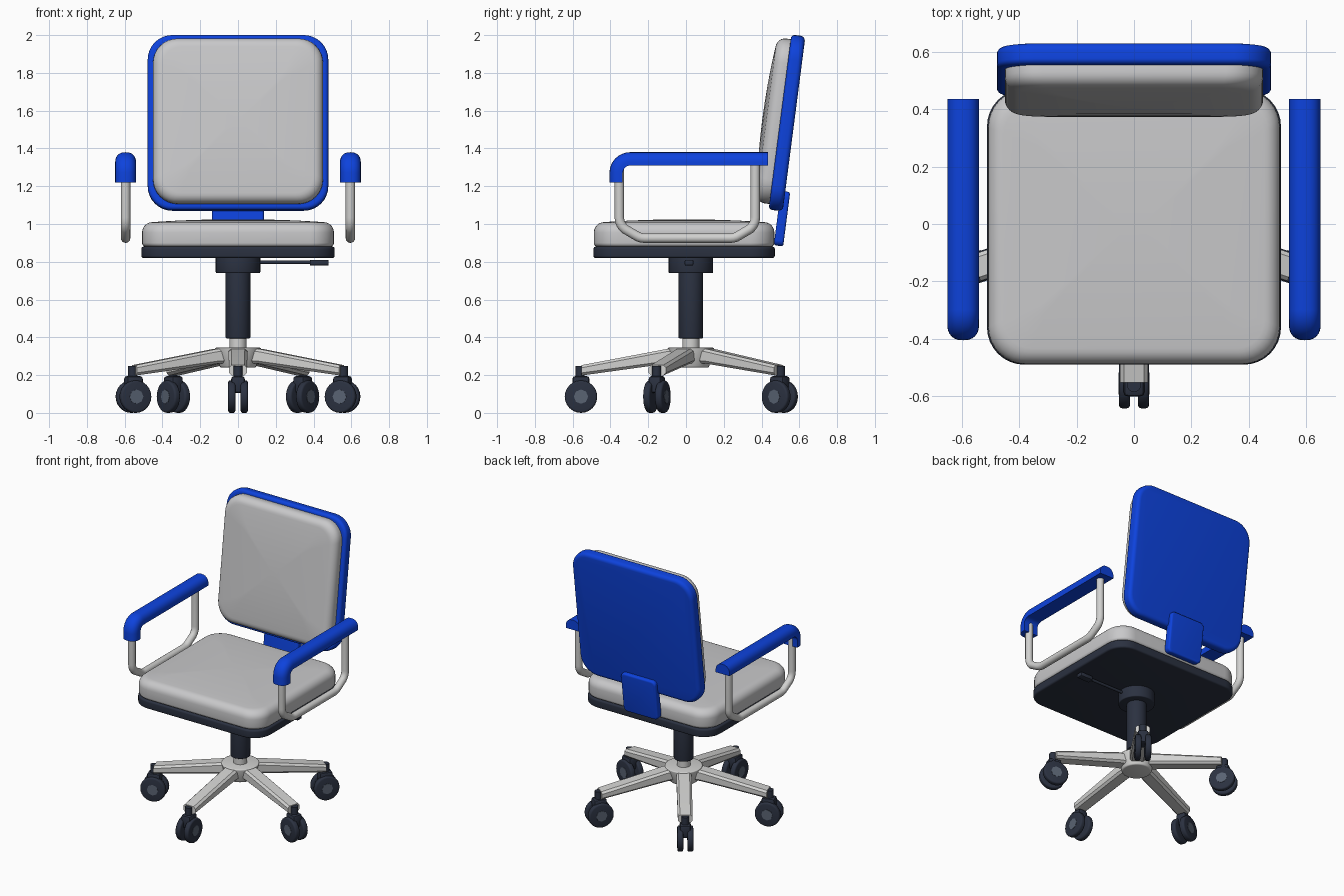
import bpy, bmesh, math
from mathutils import Matrix, Vector

if "Cube" in bpy.data.objects:
    bpy.data.objects.remove(bpy.data.objects["Cube"])


def material(name, rgb):
    m = bpy.data.materials.new(name)
    m.diffuse_color = (*rgb, 1)
    m.use_nodes = True
    m.node_tree.nodes["Principled BSDF"].inputs["Base Color"].default_value = m.diffuse_color
    return m


BLUE = material("blue plastic", (0.004, 0.055, 0.72))
FABRIC = material("light grey fabric", (0.58, 0.58, 0.59))
METAL = material("light grey metal", (0.64, 0.64, 0.63))
DARK = material("dark navy plastic", (0.024, 0.031, 0.052))
CAP = material("slate wheel cap", (0.10, 0.125, 0.17))
AXIS_Y = 0.026  # column position


def finish(bm, name, mat, matrix=None, angle=40):
    if matrix is not None:
        bm.transform(matrix)
    bmesh.ops.recalc_face_normals(bm, faces=bm.faces)
    me = bpy.data.meshes.new(name)
    bm.to_mesh(me)
    bm.free()
    me.materials.append(mat)
    ob = bpy.data.objects.new(name, me)
    bpy.context.collection.objects.link(ob)
    bpy.ops.object.select_all(action='DESELECT')
    ob.select_set(True)
    bpy.context.view_layer.objects.active = ob
    bpy.ops.object.shade_smooth_by_angle(angle=math.radians(angle))
    return ob


def loft(bm, rings):
    """Skin closed rings of points and cap both ends."""
    vs = [[bm.verts.new(p) for p in r] for r in rings]
    n = len(vs[0])
    for a, b in zip(vs, vs[1:]):
        for i in range(n):
            bm.faces.new((a[i], a[(i + 1) % n], b[(i + 1) % n], b[i]))
    bm.faces.new(vs[0][::-1])
    bm.faces.new(vs[-1])


def rounded_rect(hx, hy, r, z, inset):
    pts = []
    r2 = max(r - inset * 0.6, 0.01)
    for k, (sx, sy) in enumerate(((1, 1), (-1, 1), (-1, -1), (1, -1))):
        for j in range(9):
            a = (k + j / 8) * math.pi / 2
            pts.append((sx * (hx - inset - r2) + r2 * math.cos(a),
                        sy * (hy - inset - r2) + r2 * math.sin(a), z))
    return pts


def slab(name, mat, hx, hy, r, thick, low, high, matrix, dome=0.0):
    """Rounded plate from z=0 to z=thick with rounded rims and a domed top."""
    prof = [(low * (1 - math.sin(t)), low * (1 - math.cos(t)))
            for t in [i * math.pi / 8 for i in range(5)]]
    side = thick - dome
    prof += [(high * (1 - math.cos(t)), side - high * (1 - math.sin(t)))
             for t in [i * math.pi / 12 for i in range(7)]]
    if dome:
        span = min(hx, hy) - high
        prof += [(high + span * f, side + dome * (1 - (1 - f) ** 2))
                 for f in (0.12, 0.3, 0.5, 0.75, 0.95)]
    bm = bmesh.new()
    loft(bm, [rounded_rect(hx, hy, r, z, i) for i, z in prof])
    return finish(bm, name, mat, matrix)


def cylinder(name, mat, r1, r2, depth, matrix, seg=32, bevel=0.0):
    bm = bmesh.new()
    bmesh.ops.create_cone(bm, cap_ends=True, segments=seg, radius1=r1, radius2=r2, depth=depth)
    if bevel:
        rim = [e for e in bm.edges if abs(e.verts[0].co.z - e.verts[1].co.z) < 1e-5]
        bmesh.ops.bevel(bm, geom=rim, offset=bevel, segments=3, profile=0.5, affect='EDGES')
    return finish(bm, name, mat, matrix)


def upright(name, mat, r1, r2, z0, z1, bevel=0.0):
    return cylinder(name, mat, r1, r2, z1 - z0,
                    Matrix.Translation((0, AXIS_Y, (z0 + z1) / 2)), bevel=bevel)


def box(name, mat, x, y, z, matrix, bevel=0.006):
    bm = bmesh.new()
    bmesh.ops.create_cube(bm, size=1)
    for v in bm.verts:
        v.co = Vector(((x[0] + x[1]) / 2 + v.co.x * (x[1] - x[0]),
                       (y[0] + y[1]) / 2 + v.co.y * (y[1] - y[0]),
                       (z[0] + z[1]) / 2 + v.co.z * (z[1] - z[0])))
    bmesh.ops.bevel(bm, geom=bm.edges[:], offset=bevel, segments=2, profile=0.5, affect='EDGES')
    return finish(bm, name, mat, matrix)


def sweep(name, mat, section, path, x):
    """Sweep an (x, normal) section along a (y, z) path with mitred corners."""
    pts = [Vector(p) for p in path]
    rings = []
    for i, p in enumerate(pts):
        d0 = (p - pts[i - 1]).normalized() if i else (pts[1] - p).normalized()
        d1 = (pts[i + 1] - p).normalized() if i < len(pts) - 1 else d0
        d = (d0 + d1).normalized()
        n = Vector((d.y, -d.x)) / d.dot(d0)
        rings.append([(x + u, p.x + n.x * w, p.y + n.y * w) for u, w in section])
    bm = bmesh.new()
    loft(bm, rings)
    return finish(bm, name, mat)


def arc(cy, cz, r, a0, a1, n):
    return [(cy + r * math.cos(math.radians(a0 + (a1 - a0) * i / n)),
             cz + r * math.sin(math.radians(a0 + (a1 - a0) * i / n))) for i in range(n + 1)]


# seat pan and cushion
slab("seat_pan", DARK, 0.512, 0.48, 0.13, 0.06, 0.012, 0.012, Matrix.Translation((0, -0.01, 0.82)))
slab("seat_cushion", FABRIC, 0.508, 0.478, 0.13, 0.145, 0.02, 0.055,
     Matrix.Translation((0, -0.01, 0.88)), dome=0.015)

# leaning backrest: shell, cushion and the bracket joining it to the seat
TILT = math.radians(7.4)


def lean(y, z):
    return Matrix.Translation((0, y, z)) @ Matrix.Rotation(math.pi / 2 - TILT, 4, 'X')


slab("back_shell", BLUE, 0.478, 0.467, 0.13, 0.075, 0.025, 0.02, lean(0.572, 1.53))
slab("back_cushion", FABRIC, 0.45, 0.44, 0.13, 0.105, 0.01, 0.05, lean(0.508, 1.541), dome=0.02)
slab("back_bracket", BLUE, 0.137, 0.145, 0.03, 0.05, 0.012, 0.012, lean(0.533, 1.025))

# armrests: bent tube with a domed pad
tube_section = [(0.025 * math.cos(i * math.pi / 8), 0.025 * math.sin(i * math.pi / 8))
                for i in range(16)]
tube_path = ([(0.367, 1.33)] + arc(0.287, 1.035, 0.08, 0, -50, 4)
             + arc(0.235, 1.005, 0.08, -55, -90, 3) + arc(-0.22, 1.005, 0.08, -90, -125, 3)
             + arc(-0.273, 1.035, 0.08, -130, -180, 4) + [(-0.353, 1.29)])
pad_section = [(-0.055, 0), (0.055, 0)] + [
    (0.055 * math.copysign(abs(math.cos(t)) ** 0.8, math.cos(t)), 0.02 + 0.05 * math.sin(t))
    for t in [i * math.pi / 12 for i in range(13)]]
pad_path = [(0.435, 1.31)] + arc(-0.295, 1.27, 0.04, 90, 180, 8) + [(-0.335, 1.22)]
for side, sx in (("left", -1), ("right", 1)):
    sweep(side + "_arm_tube", METAL, tube_section, tube_path, sx * 0.595)
    sweep(side + "_arm_pad", BLUE, pad_section, pad_path, sx * 0.595)

# column, mechanism housing and height lever
upright("mechanism_housing", DARK, 0.118, 0.118, 0.74, 0.825, 0.006)
upright("column_sleeve", DARK, 0.065, 0.065, 0.395, 0.75, 0.004)
upright("gas_shaft", METAL, 0.045, 0.045, 0.33, 0.40)
upright("base_hub", METAL, 0.095, 0.125, 0.24, 0.345, 0.008)
sideways = Matrix.Rotation(math.pi / 2, 4, 'Y')
cylinder("lever_rod", DARK, 0.01, 0.01, 0.32,
         Matrix.Translation((0.25, 0.016, 0.797)) @ sideways, 12)
box("lever_handle", DARK, (0.38, 0.48), (-0.007, 0.039), (0.78, 0.81), Matrix.Identity(4))

# five legs, each with a twin-wheel caster
R = 0.582
for k in range(5):
    spin = Matrix.Translation((0, AXIS_Y, 0)) @ Matrix.Rotation(k * math.tau / 5, 4, 'Z')
    n = str(k + 1)
    bm = bmesh.new()
    rings = []
    for y, hw, z0, z1 in ((-0.05, 0.05, 0.265, 0.345), (-0.13, 0.05, 0.26, 0.338),
                          (-0.578, 0.048, 0.198, 0.253)):
        c = 0.014
        rings.append([(-hw, y, z0 + c), (-hw + c, y, z0), (hw - c, y, z0), (hw, y, z0 + c),
                      (hw, y, z1 - c), (hw - c, y, z1), (-hw + c, y, z1), (-hw, y, z1 - c)])
    loft(bm, rings)
    finish(bm, "leg_" + n, METAL, spin, 30)
    cylinder("caster_stem_" + n, DARK, 0.024, 0.024, 0.1,
             spin @ Matrix.Translation((0, -R - 0.005, 0.197)), 16)
    box("caster_fork_" + n, DARK, (-0.036, 0.036), (-R - 0.045, -R + 0.045), (0.105, 0.195), spin, 0.015)
    for s in (-1, 1):
        tag = n + ("_a" if s < 0 else "_b")
        cylinder("wheel_" + tag, DARK, 0.086, 0.086, 0.038,
                 spin @ Matrix.Translation((s * 0.033, -R, 0.086)) @ sideways, 24, 0.011)
        cylinder("wheel_cap_" + tag, CAP, 0.038, 0.038, 0.006,
                 spin @ Matrix.Translation((s * 0.051, -R, 0.086)) @ sideways, 8)
